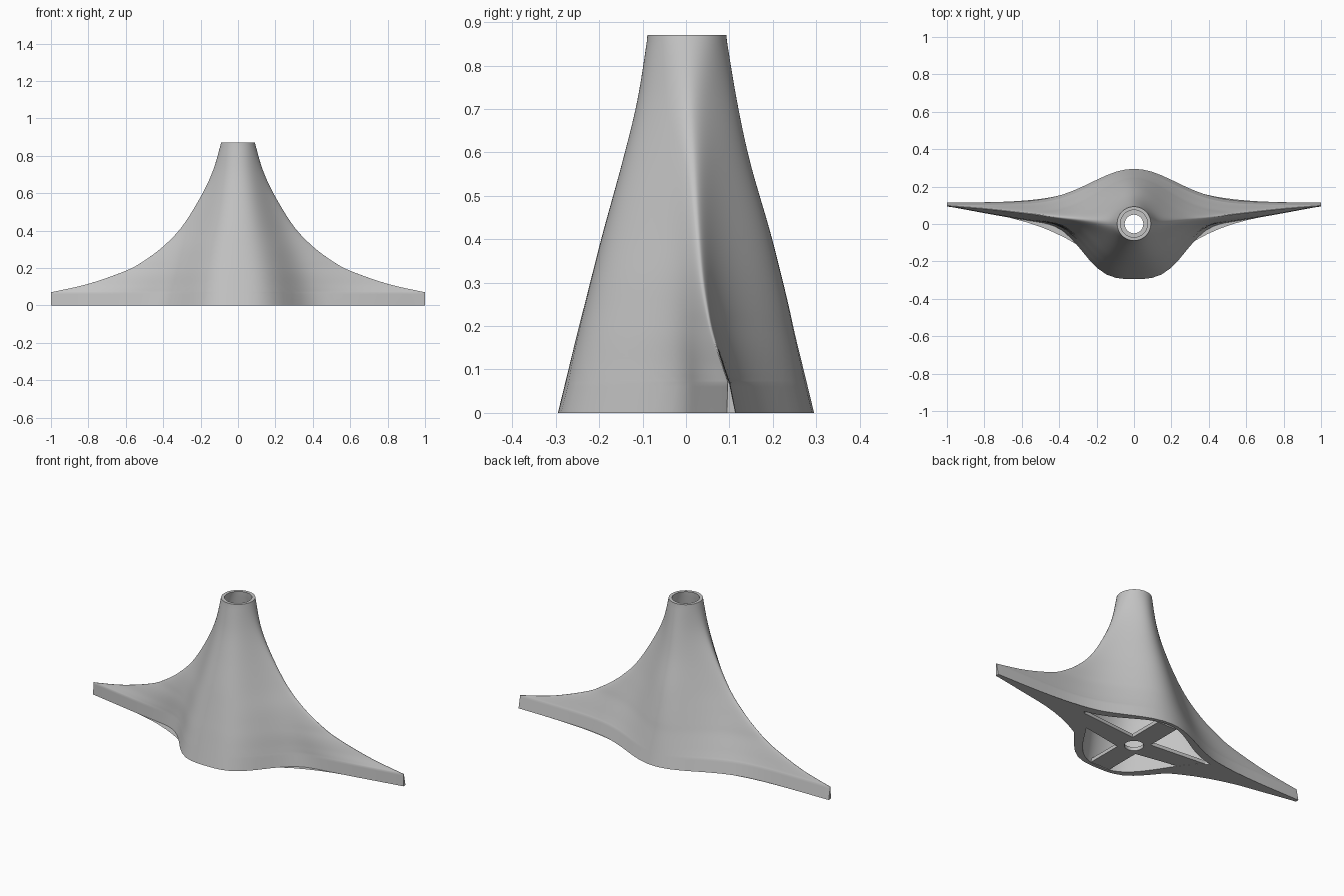
import bpy, bmesh, math

cube = bpy.data.objects.get("Cube")
if cube:
    bpy.data.objects.remove(cube)

grey = bpy.data.materials.new("light_grey")
grey.use_nodes = True
grey.diffuse_color = (0.55, 0.55, 0.55, 1)
grey.node_tree.nodes["Principled BSDF"].inputs["Base Color"].default_value = grey.diffuse_color

# Key sections: height, half width, ridge y, ridge roundness, front y, back y, bulge width
KEYS = [
    (0.00, 1.00, 0.104, 0.003, -0.295, 0.295, 0.333),
    (0.07, 1.00, 0.098, 0.004, -0.278, 0.278, 0.32),
    (0.115, 0.80, 0.082, 0.008, -0.267, 0.267, 0.31),
    (0.185, 0.60, 0.06, 0.015, -0.25, 0.25, 0.295),
    (0.24, 0.50, 0.048, 0.021, -0.236, 0.238, 0.28),
    (0.315, 0.40, 0.036, 0.028, -0.217, 0.22, 0.26),
    (0.42, 0.30, 0.026, 0.036, -0.19, 0.193, 0.225),
    (0.58, 0.20, 0.015, 0.047, -0.146, 0.147, 0.175),
    (0.72, 0.134, 0.006, 0.06, -0.112, 0.117, 0.14),
    (0.87, 0.09, 0.002, 0.09, -0.088, 0.092, 0.1),
]
STEPS = 7
SIDE = 64
WALL = 0.018


def blend(i, s):
    """Smooth blend between key sections; the first span is straight."""
    b, c = KEYS[i], KEYS[i + 1]
    if i == 0:
        return [p + (q - p) * s for p, q in zip(b, c)]
    a, d = KEYS[max(i - 1, 1)], KEYS[min(i + 2, len(KEYS) - 1)]
    return [q + 0.5 * s * (r - p + s * (2 * p - 5 * q + 4 * r - t + s * (3 * (q - r) + t - p)))
            for p, q, r, t in zip(a, b, c, d)]


def ring(params, inner):
    """Closed horizontal outline: bulging front and back meeting at two ridges."""
    z, w, mid, rnd, front, back, bulge = params
    tip = max(0.001, 0.01 * (1 - z / 0.085))
    if inner:
        w, rnd, tip = min(w - WALL, 0.42), max(rnd - WALL, 0.002), 0.001
        front, back = front + WALL, back - WALL
    lower, upper = [], []
    for k in range(SIDE + 1):
        u = -math.cos(math.pi * k / SIDE)
        x, edge = u * w, max(0.0, 1 - u * u)
        oval = rnd * math.sqrt(edge)
        bell_f = 0.7 * math.exp(-(abs(x) / (0.93 * bulge)) ** 3.5) * math.sqrt(edge) + 0.3 * edge ** 1.2
        bell_b = math.exp(-(x / bulge) ** 2) * edge
        lower.append((x, mid - tip - oval - max(0, mid - front - rnd - tip) * bell_f, z))
        upper.append((x, mid + tip + oval + max(0, back - mid - rnd - tip) * bell_b, z))
    return lower + upper[::-1]


def finish(obj):
    obj.data.materials.clear()
    obj.data.materials.append(grey)
    bpy.ops.object.select_all(action='DESELECT')
    obj.select_set(True)
    bpy.context.view_layer.objects.active = obj
    bpy.ops.object.shade_smooth_by_angle(angle=math.radians(35))


# Flared hollow body: outer skin up, over the rim, inner skin down, closed at the base
levels = [blend(i, s / STEPS) for i in range(len(KEYS) - 1) for s in range(STEPS)]
levels.append(list(KEYS[-1]))
rings = [ring(p, False) for p in levels] + [ring(p, True) for p in reversed(levels)]
bm = bmesh.new()
loops = [[bm.verts.new(co) for co in r] for r in rings]
for a, b in zip(loops, loops[1:] + loops[:1]):
    n = len(a)
    for k in range(n):
        m = (k + 1) % n
        bm.faces.new((a[k], a[m], b[m], b[k]))
bmesh.ops.recalc_face_normals(bm, faces=bm.faces)
mesh = bpy.data.meshes.new("flared_body")
bm.to_mesh(mesh)
bm.free()
body = bpy.data.objects.new("flared_body", mesh)
bpy.context.collection.objects.link(body)
finish(body)

# Base cross brace with a round centre hole
cu = bpy.data.curves.new("base_cross", 'CURVE')
cu.dimensions = '2D'
cu.fill_mode = 'BOTH'
cu.extrude = 0.01
h = 0.06
half = [(h, -0.27), (h, -h), (0.4, 0.0), (0.4, 0.09), (h, h), (h, 0.265)]
plus = half + [(-x, y) for x, y in reversed(half)]
hole = [(0.05 * math.cos(math.tau * k / 32), 0.05 * math.sin(math.tau * k / 32)) for k in range(32)]
for pts in (plus, hole):
    sp = cu.splines.new('POLY')
    sp.points.add(len(pts) - 1)
    for p, (x, y) in zip(sp.points, pts):
        p.co = (x, y, 0, 1)
    sp.use_cyclic_u = True
cross = bpy.data.objects.new("base_cross", cu)
cross.location.z = 0.0105
bpy.context.collection.objects.link(cross)
bpy.ops.object.select_all(action='DESELECT')
cross.select_set(True)
bpy.context.view_layer.objects.active = cross
bpy.ops.object.convert(target='MESH')
finish(bpy.context.view_layer.objects.active)
